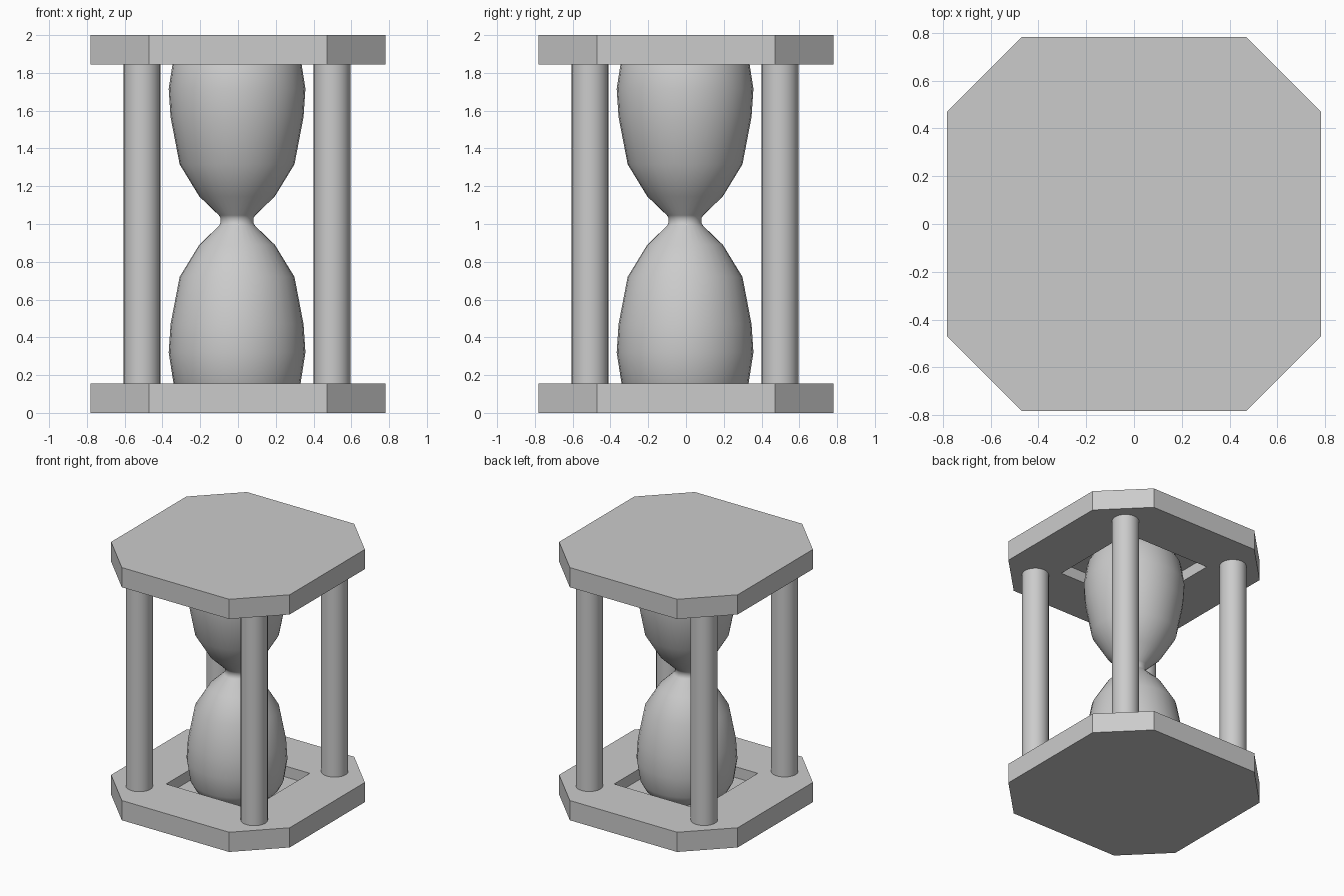
import bpy, bmesh, math

if "Cube" in bpy.data.objects:
    bpy.data.objects.remove(bpy.data.objects["Cube"])

OFF = -0.005      # posts and glass sit slightly off the plate centre
H, C = 0.782, 0.47  # plate half width, chamfer start
T = 0.156         # plate thickness
POCKET, FLOOR = 0.37, 0.07  # pocket half width, pocket floor height


def make_object(name, bm, smooth=False):
    bmesh.ops.recalc_face_normals(bm, faces=bm.faces[:])
    me = bpy.data.meshes.new(name)
    bm.to_mesh(me)
    bm.free()
    ob = bpy.data.objects.new(name, me)
    bpy.context.collection.objects.link(ob)
    if smooth:
        bpy.ops.object.select_all(action='DESELECT')
        ob.select_set(True)
        bpy.context.view_layer.objects.active = ob
        bpy.ops.object.shade_smooth_by_angle(angle=math.radians(40))
    return ob


# Octagonal plate with a square pocket on its inner face
def plate(name, outer_z, direction):
    bm = bmesh.new()
    octagon = [(-C, -H), (C, -H), (H, -C), (H, C), (C, H), (-C, H), (-H, C), (-H, -C)]
    square = [(-POCKET, -POCKET), (POCKET, -POCKET), (POCKET, POCKET), (-POCKET, POCKET)]

    def ring(points, h):
        return [bm.verts.new((x, y, outer_z + direction * h)) for x, y in points]

    outer, inner = ring(octagon, 0), ring(octagon, T)
    rim, floor = ring(square, T), ring(square, FLOOR)
    bm.faces.new(outer)
    bm.faces.new(floor)
    for i in range(8):
        j = (i + 1) % 8
        bm.faces.new((outer[i], outer[j], inner[j], inner[i]))
    for i in range(4):
        j = (i + 1) % 4
        bm.faces.new((rim[i], rim[j], floor[j], floor[i]))
        bm.faces.new((inner[2 * i], inner[2 * i + 1], rim[j], rim[i]))
        bm.faces.new((inner[2 * i + 1], inner[(2 * i + 2) % 8], rim[j]))
    return make_object(name, bm)


plate("bottom_plate", 0, 1)
plate("top_plate", 2, -1)

# Four round posts
for sx, side in ((-1, "left"), (1, "right")):
    for sy, end in ((-1, "front"), (1, "back")):
        bm = bmesh.new()
        bmesh.ops.create_cone(bm, cap_ends=True, segments=32, radius1=0.097,
                              radius2=0.097, depth=2 - 2 * T)
        bmesh.ops.translate(bm, verts=bm.verts[:],
                            vec=(sx * 0.503 + OFF, sy * 0.503 + OFF, 1))
        make_object(f"{end}_{side}_post", bm, True)

# Glass: half profile mirrored about the neck, then revolved
MID = 1.018
half = [(0, 0.07), (0.27, 0.07), (0.305, 0.1), (0.337, 0.16), (0.362, 0.32), (0.352, 0.47),
        (0.304, 0.72), (0.20, 0.89), (0.096, 0.99), (0.087, 1.005)]
profile = half + [(r, min(2 * MID - z, 1.93)) for r, z in reversed(half)]
bm = bmesh.new()
verts = [bm.verts.new((r, 0, z)) for r, z in profile]
edges = [bm.edges.new(pair) for pair in zip(verts, verts[1:])]
bmesh.ops.spin(bm, geom=verts + edges, cent=(0, 0, 0), axis=(0, 0, 1),
               angle=math.tau, steps=32)
bmesh.ops.remove_doubles(bm, verts=bm.verts[:], dist=1e-4)
bmesh.ops.translate(bm, verts=bm.verts[:], vec=(OFF, OFF, 0))
make_object("glass_bulbs", bm, True)
